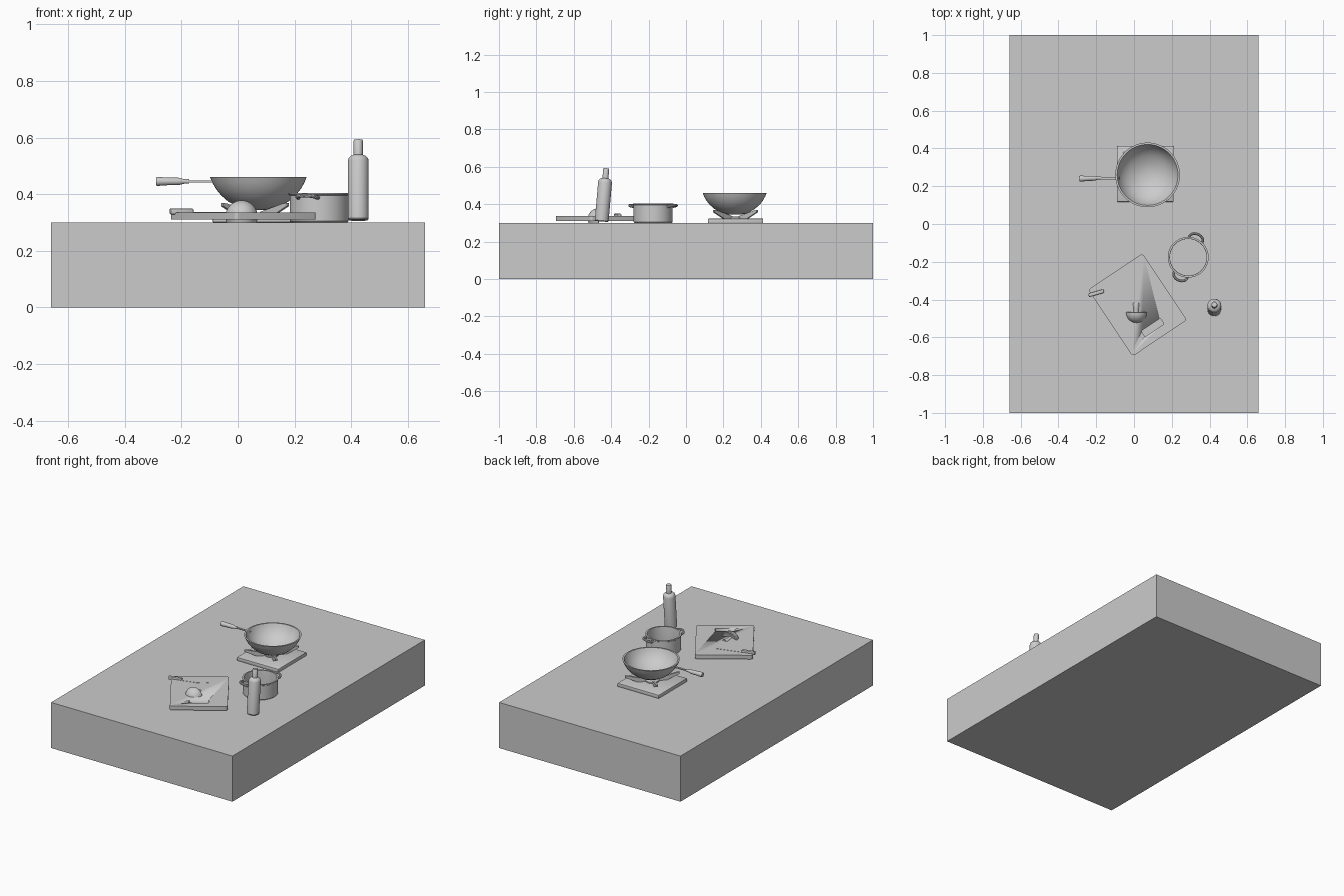
import bpy, bmesh, math
from mathutils import Matrix, Vector

if "Cube" in bpy.data.objects:
    bpy.data.objects.remove(bpy.data.objects["Cube"])

grey = bpy.data.materials.new("plain grey")
grey.diffuse_color = (0.6, 0.6, 0.6, 1)
grey.use_nodes = True
grey.node_tree.nodes["Principled BSDF"].inputs["Base Color"].default_value = grey.diffuse_color


def finish(name, bm, loc=(0, 0, 0), rot=(0, 0, 0), smooth=True):
    bmesh.ops.recalc_face_normals(bm, faces=bm.faces)
    me = bpy.data.meshes.new(name)
    bm.to_mesh(me)
    bm.free()
    ob = bpy.data.objects.new(name, me)
    bpy.context.collection.objects.link(ob)
    ob.location, ob.rotation_euler = loc, rot
    me.materials.append(grey)
    if smooth:
        bpy.ops.object.select_all(action='DESELECT')
        bpy.context.view_layer.objects.active = ob
        ob.select_set(True)
        bpy.ops.object.shade_smooth_by_angle(angle=math.radians(35))
    return ob


def lathe(name, profile, loc, rot=(0, 0, 0), steps=48):
    """Revolve (radius, z) points around local z."""
    bm = bmesh.new()
    vs = [bm.verts.new((r, 0, z)) for r, z in profile]
    es = [bm.edges.new(p) for p in zip(vs, vs[1:])]
    bmesh.ops.spin(bm, geom=vs + es, cent=(0, 0, 0), axis=(0, 0, 1),
                   angle=2 * math.pi, steps=steps)
    bmesh.ops.remove_doubles(bm, verts=bm.verts, dist=1e-5)
    bmesh.ops.dissolve_degenerate(bm, edges=bm.edges, dist=1e-5)
    return finish(name, bm, loc, rot)


def block(name, size, loc, rot=(0, 0, 0), corner=0.0, segs=4, edge=0.0):
    """Box, optionally with rounded vertical corners or softened edges."""
    bm = bmesh.new()
    bmesh.ops.create_cube(bm, size=1, matrix=Matrix.Diagonal((*size, 1)))
    if corner:
        up = [e for e in bm.edges if abs(e.verts[0].co.z - e.verts[1].co.z) > 1e-6]
        bmesh.ops.bevel(bm, geom=up, offset=corner, segments=segs,
                        affect='EDGES', profile=0.5)
    if edge:
        bmesh.ops.bevel(bm, geom=bm.edges[:], offset=edge, segments=2,
                        affect='EDGES', profile=0.5)
    return finish(name, bm, loc, rot, smooth=bool(corner or edge))


def prism(name, outline, width, loc, rot=(0, 0, 0)):
    """Extrude an (x, z) outline along y, centred."""
    bm = bmesh.new()
    f = bm.faces.new([bm.verts.new((x, -width / 2, z)) for x, z in outline])
    ext = bmesh.ops.extrude_face_region(bm, geom=[f])['geom']
    bmesh.ops.translate(bm, vec=(0, width, 0),
                        verts=[g for g in ext if isinstance(g, bmesh.types.BMVert)])
    return finish(name, bm, loc, rot, smooth=False)


def tube(name, pts, radius, loc, rot, sides=10):
    """Round tube through points lying near the xy plane."""
    bm = bmesh.new()
    pts = [Vector(p) for p in pts]
    rings = []
    for i, p in enumerate(pts):
        t = (pts[min(i + 1, len(pts) - 1)] - pts[max(i - 1, 0)]).normalized()
        n = t.cross(Vector((0, 0, 1))).normalized()
        b = n.cross(t)
        rings.append([bm.verts.new(p + radius * (math.cos(a) * n + math.sin(a) * b))
                      for a in (2 * math.pi * k / sides for k in range(sides))])
    for a, b in zip(rings, rings[1:]):
        for k in range(sides):
            j = (k + 1) % sides
            bm.faces.new((a[k], a[j], b[j], b[k]))
    bm.faces.new(rings[0])
    bm.faces.new(rings[-1])
    return finish(name, bm, loc, rot)


# Counter
block("counter", (1.32, 2.0, 0.3), (0, 0, 0.15))

# Burner with four rising prongs
BX, BY = 0.06, 0.265
block("burner_plate", (0.3, 0.295, 0.023), (BX, BY, 0.3115), edge=0.003)
lathe("burner_head", [(0, 0.012), (0.035, 0.012), (0.042, 0.008), (0.042, 0), (0, 0)],
      (BX, BY, 0.323), steps=32)
for i in range(4):
    prism(f"burner_prong_{i + 1}",
          [(0.03, 0.323), (0.09, 0.323), (0.165, 0.358), (0.165, 0.369), (0.145, 0.367),
           (0.03, 0.337)],
          0.012, (BX, BY, 0), (0, 0, math.radians(45 + 90 * i)))

# Wok
lathe("wok_bowl",
      [(0, 0.344), (0.035, 0.345), (0.066, 0.351), (0.108, 0.375), (0.132, 0.396),
       (0.15, 0.418), (0.163, 0.441), (0.171, 0.461), (0.161, 0.461), (0.154, 0.443),
       (0.141, 0.42), (0.124, 0.4), (0.101, 0.382), (0.06, 0.361), (0.03, 0.354),
       (0, 0.351)], (0.072, 0.26, 0), steps=64)
block("wok_handle_rod", (0.11, 0.013, 0.006), (-0.133, 0.243, 0.445))
lathe("wok_handle_grip",
      [(0, 0), (0.013, 0), (0.0155, 0.004), (0.0155, 0.012), (0.0135, 0.04),
       (0.013, 0.08), (0.008, 0.1), (0.008, 0.116), (0, 0.116)],
      (-0.29, 0.24, 0.445), (0, math.pi / 2, 0.03), steps=24)

# Pot with two loop handles
PX, PY = 0.287, -0.176
lathe("pot_body",
      [(0, 0.3), (0.099, 0.3), (0.104, 0.305), (0.104, 0.395), (0.108, 0.398),
       (0.108, 0.404), (0.098, 0.404), (0.097, 0.398), (0.097, 0.309), (0, 0.309)],
      (PX, PY, 0))
for i in range(2):
    arc = [math.pi * k / 14 for k in range(15)]
    tube(f"pot_handle_{i + 1}",
         [(0.099 + 0.033 * math.sin(a) ** 0.8, 0.038 * math.cos(a),
           0.387 + 0.008 * math.sin(a)) for a in arc],
         0.007, (PX, PY, 0), (0, 0, math.radians(67 + 180 * i)))

# Leaning bottle
lathe("bottle",
      [(0, 0), (0.033, 0), (0.037, 0.005), (0.037, 0.21), (0.034, 0.221), (0.027, 0.228),
       (0.016, 0.232), (0.016, 0.283), (0.014, 0.286), (0, 0.286)],
      (0.425, -0.451, 0.308), (math.radians(-5), 0, 0), steps=32)

# Cutting board with a grip slot
turn = math.radians(33.8)
board = block("cutting_board", (0.346, 0.424, 0.026), (0.019, -0.428, 0.323),
              (0, 0, turn), corner=0.015)
cutter = block("slot_cutter", (0.12, 0.036, 0.1), (0.099, -0.548, 0.323),
               (0, 0, turn), corner=0.006)
cutter.hide_render = True
cut = board.modifiers.new("slot", 'BOOLEAN')
cut.operation, cut.solver, cut.object = 'DIFFERENCE', 'EXACT', cutter
bpy.context.view_layer.objects.active = board
bpy.ops.object.modifier_apply(modifier=cut.name)
bpy.data.objects.remove(cutter)

# Knife lying on the board
ka = math.radians(16)
block("knife_handle", (0.085, 0.02, 0.021), (-0.2, -0.366, 0.339), (0, 0, ka), edge=0.005)
bm = bmesh.new()
outline = [(0, -0.012), (0.1, -0.012), (0.14, -0.004), (0.165, 0.011), (0, 0.011)]
face = bm.faces.new([bm.verts.new((x, y, 0)) for x, y in outline])
top = bmesh.ops.extrude_face_region(bm, geom=[face])['geom']
bmesh.ops.translate(bm, vec=(0, 0, 0.003),
                    verts=[g for g in top if isinstance(g, bmesh.types.BMVert)])
finish("knife_blade", bm, (-0.162, -0.355, 0.3345), (0, 0, ka), smooth=False)

# Mushroom on its side, cap towards the front and partly sunk in the board
side = (math.pi / 2, 0, 0)
cap = [(0.057 * math.cos(a), 0.056 * math.sin(a))
       for a in (math.pi / 2 * k / 10 for k in range(11))]
cap[-1] = (0, 0.056)
lathe("mushroom_cap", [(0, 0.012), (0.03, 0.008), (0.052, -0.003)] + cap,
      (0.013, -0.469, 0.321), side, steps=32)
lathe("mushroom_stem", [(0, 0), (0.018, 0), (0.02, 0.005), (0.016, 0.03), (0.016, 0.065),
                        (0, 0.065)], (0.011, -0.418, 0.326), side, steps=20)
